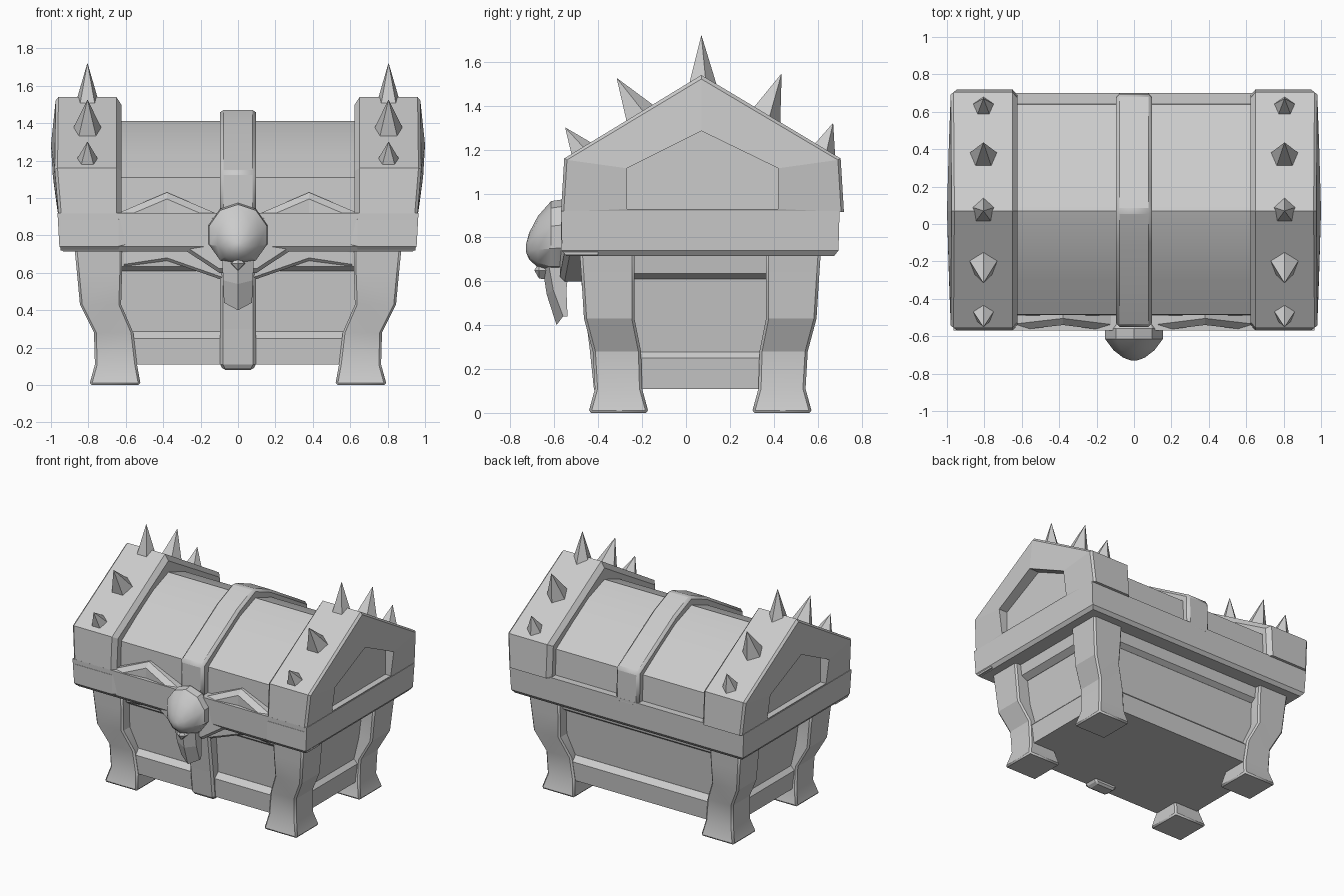
import bpy, bmesh, math
from mathutils import Vector

if "Cube" in bpy.data.objects:
    bpy.data.objects.remove(bpy.data.objects["Cube"])

YC = 0.065  # depth centre of the chest
grey = bpy.data.materials.new("stone_grey")
grey.diffuse_color = (0.6, 0.6, 0.6, 1)
grey.use_nodes = True
grey.node_tree.nodes["Principled BSDF"].inputs["Base Color"].default_value = grey.diffuse_color


def loft(name, rings, smooth=None, bevel=0):
    """Skin a list of equal-length point rings and cap both ends."""
    bm = bmesh.new()
    vs = [[bm.verts.new(p) for p in r] for r in rings]
    n = len(rings[0])
    for a, b in zip(vs, vs[1:]):
        for i in range(n):
            j = (i + 1) % n
            bm.faces.new((a[i], a[j], b[j], b[i]))
    bm.faces.new(vs[0][::-1])
    bm.faces.new(vs[-1])
    bmesh.ops.recalc_face_normals(bm, faces=bm.faces)
    me = bpy.data.meshes.new(name)
    bm.to_mesh(me)
    bm.free()
    me.materials.append(grey)
    ob = bpy.data.objects.new(name, me)
    bpy.context.collection.objects.link(ob)
    if bevel:
        m = ob.modifiers.new("bevel", 'BEVEL')
        m.width, m.segments, m.limit_method = bevel, 1, 'ANGLE'
    if smooth:
        bpy.ops.object.select_all(action='DESELECT')
        bpy.context.view_layer.objects.active = ob
        ob.select_set(True)
        bpy.ops.object.shade_smooth_by_angle(angle=math.radians(smooth))
    return ob


def rect(x0, x1, y0, y1, z):
    return [(x0, y0, z), (x1, y0, z), (x1, y1, z), (x0, y1, z)]


def tier(name, levels, **kw):
    """Stack of centred rectangles given as (half x, half y, z)."""
    return loft(name, [rect(-a, a, YC - b, YC + b, z) for a, b, z in levels], **kw)


def along_x(name, profile, xs, **kw):
    return loft(name, [[(x, y, z) for y, z in profile] for x in xs], **kw)


# body panels and their rails
tier("body", [(0.70, 0.42, 0.11), (0.78, 0.47, 0.74)])
tier("bottom_rail", [(0.735, 0.465, 0.11), (0.75, 0.475, 0.25), (0.715, 0.435, 0.285)])
tier("top_rail", [(0.77, 0.46, 0.61), (0.815, 0.495, 0.635), (0.83, 0.51, 0.74)])

# flared legs: z, outer x, inner x, outer y offset, inner y offset
leg = [(0.00, 0.795, 0.52, 0.51, 0.235), (0.11, 0.765, 0.54, 0.48, 0.265),
       (0.28, 0.77, 0.56, 0.49, 0.27), (0.43, 0.845, 0.625, 0.53, 0.30),
       (0.59, 0.86, 0.62, 0.54, 0.30), (0.74, 0.875, 0.62, 0.55, 0.30)]
for sx, side in ((-1, "left"), (1, "right")):
    for sy, end in ((-1, "front"), (1, "back")):
        loft(f"{end}_{side}_leg",
             [rect(sx * xi, sx * xo, YC + sy * yi, YC + sy * yo, z)
              for z, xo, xi, yo, yi in leg], smooth=20, bevel=0.012)

# rim around the lid joint
tier("rim", [(0.935, 0.61, 0.715), (0.955, 0.63, 0.74), (0.965, 0.635, 0.92)])

# wavy front moulding and the thinner trim below it: x, bottom, top, front y
def moulding(name, half, back, ch):
    cols = [(-x, b, t, y) for x, b, t, y in half] + [c for c in half[::-1]]
    loft(name, [[(x, back, b), (x, y + ch, b), (x, y, b + ch), (x, y, t - ch * 1.6),
                 (x, y + ch * 1.6, t), (x, back, t)] for x, b, t, y in cols])

moulding("front_moulding", [(0.95, 0.72, 0.92, -0.57), (0.64, 0.72, 0.92, -0.57),
                            (0.38, 0.785, 1.03, -0.54), (0.10, 0.60, 0.91, -0.575)], -0.40, 0.022)
moulding("front_trim", [(0.61, 0.63, 0.75, -0.44), (0.38, 0.665, 0.85, -0.45),
                        (0.08, 0.56, 0.72, -0.47)], -0.36, 0.015)

# lower front strap
loft("front_strap", [rect(-0.08, 0.08, -0.40, -0.30, 0.08), rect(-0.095, 0.095, -0.42, -0.30, 0.11),
                     rect(-0.095, 0.095, -0.44, -0.30, 0.30), rect(-0.095, 0.095, -0.48, -0.30, 0.62)],
     bevel=0.014)

# lid barrel and centre strap
barrel = [(-0.49, 0.88), (-0.485, 1.11), (-0.30, 1.232), (-0.11, 1.345), (0.07, 1.412),
          (0.26, 1.345), (0.45, 1.232), (0.64, 1.11), (0.65, 0.88)]
along_x("lid_barrel", barrel, (-0.68, 0.68), smooth=25)
strap = [(-0.55, 0.88), (-0.55, 1.14), (-0.12, 1.40), (0.07, 1.478), (0.26, 1.40),
         (0.695, 1.14), (0.70, 0.88)]
along_x("lid_strap", strap, (-0.095, 0.095), smooth=25, bevel=0.018)

# lid end caps with a recessed gable panel
gable = [(-0.57, 0.915), (-0.555, 1.16), (0.07, 1.54), (0.705, 1.16), (0.72, 0.915)]
panel = [(-0.27, 0.93), (-0.27, 1.115), (0.07, 1.285), (0.42, 1.115), (0.42, 0.93)]
small = [(0.075 + (y - 0.075) * 0.95, 0.915 + (z - 0.915) * 0.93) for y, z in gable]
rim_x = (0.945, 0.965, 0.96, 0.965, 0.945)
lip_x = (0.965, 0.99, 1.0, 0.99, 0.965)
for s, side in ((-1, "left"), (1, "right")):
    def ring(prof, xs):
        return [(s * x, y, z) for (y, z), x in zip(prof, xs)]
    edge = [(0.07 + (y - 0.07) * 0.98, 0.93 + (z - 0.93) * 0.97) for y, z in gable]
    loft(f"{side}_lid_cap", [ring(small, [0.622] * 5), ring(gable, [0.65] * 5), ring(gable, rim_x),
                             ring(edge, [x + 0.015 for x in rim_x]), ring(panel, lip_x),
                             ring(panel, [0.92] * 5)])
    # spikes along the cap: base, tip, base radius
    for i, (by, bz, ty, tz, r) in enumerate([
            (-0.475, 1.19, -0.55, 1.30, 0.068), (-0.215, 1.36, -0.315, 1.525, 0.08),
            (0.07, 1.49, 0.07, 1.72, 0.07), (0.355, 1.35, 0.435, 1.545, 0.08),
            (0.62, 1.19, 0.67, 1.32, 0.068)]):
        base, tip = Vector((s * 0.805, by, bz)), Vector((s * 0.805, ty, tz))
        d = (tip - base).normalized()
        u = Vector((1, 0, 0))
        v = d.cross(u)
        def disc(c, rad):
            return [c + rad * (math.sin(a) * u + math.cos(a) * v)
                    for a in (math.tau * k / 5 for k in range(5))]
        loft(f"{side}_spike_{i + 1}", [disc(base - d * 0.03, r * 1.15), disc(tip, 0.001)])

# faceted lock knob: y, radius, centre z
knob = [(-0.50, 0.13, 0.80), (-0.56, 0.165, 0.805), (-0.615, 0.162, 0.80),
        (-0.675, 0.115, 0.78), (-0.715, 0.06, 0.76), (-0.73, 0.015, 0.75)]
loft("lock_knob", [[(r * math.sin(a), y, z + r * math.cos(a) * 1.02)
                    for a in (math.tau * k / 10 for k in range(10))] for y, r, z in knob], smooth=30)

# pointed tongue hanging below the knob
def wedge(y0, y1, w, z, dip):
    return [(-w, y1, z), (-w, y0 + 0.03, z), (0, y0, z - dip), (w, y0 + 0.03, z), (w, y1, z)]

loft("lock_tongue", [wedge(-0.59, -0.54, 0.075, 0.44, 0.04), wedge(-0.635, -0.545, 0.08, 0.56, 0.02),
                     wedge(-0.66, -0.53, 0.085, 0.70, 0)])
# small stud on the knob
loft("lock_stud", [[(0.04 * k * x, y, 0.65 + 0.042 * k * z) for x, z in ((1, 0), (0, 1), (-1, 0), (0, -1))]
                   for y, k in ((-0.62, 1), (-0.67, 0.9), (-0.69, 0.05))])
